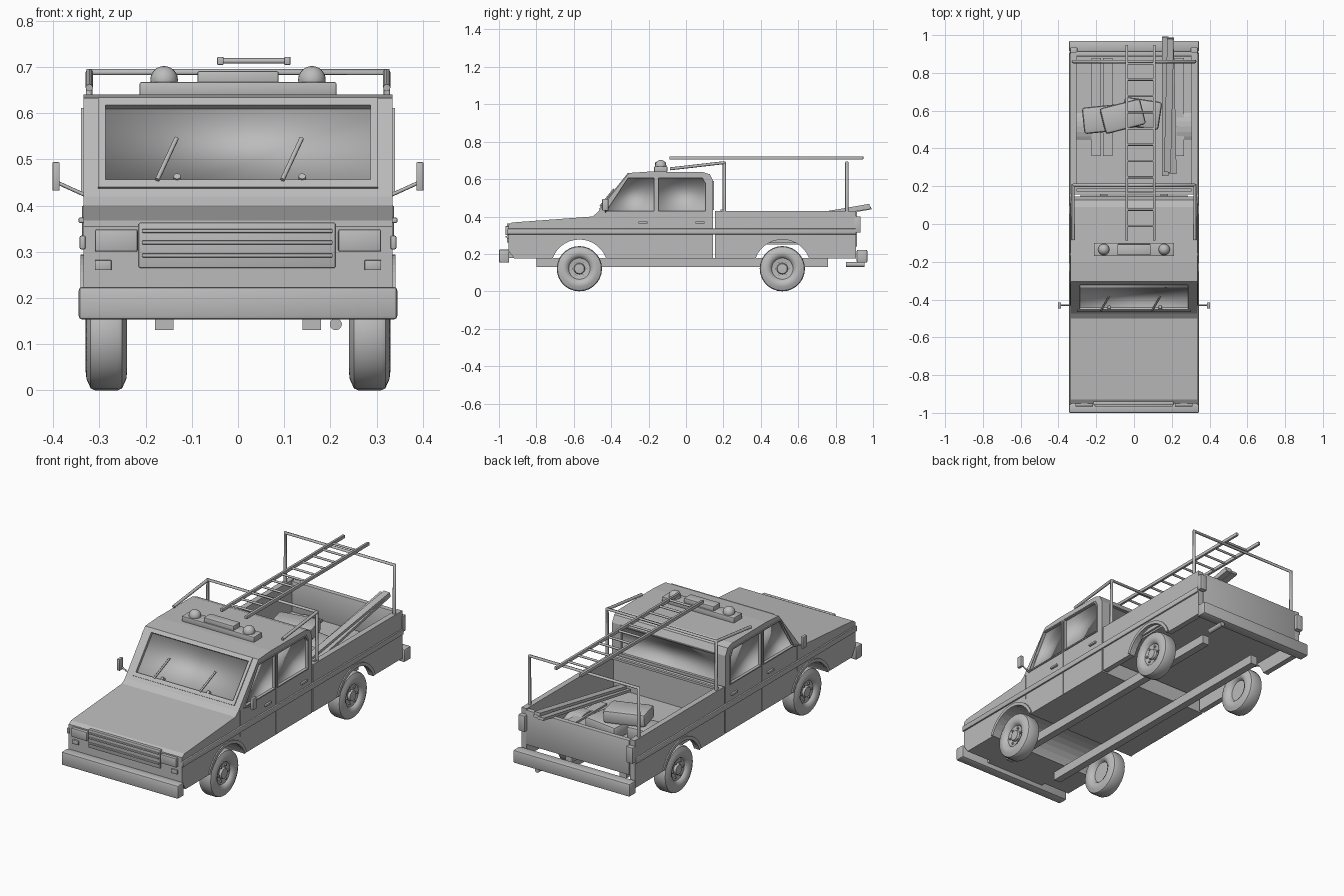
import bpy, bmesh, math
from mathutils import Vector, Matrix

cube = bpy.data.objects.get("Cube")
if cube:
    bpy.data.objects.remove(cube)

grey = bpy.data.materials.new("plain grey")
grey.use_nodes = True
COLOUR = (0.5, 0.5, 0.5, 1)
grey.diffuse_color = COLOUR
next(n for n in grey.node_tree.nodes if n.type == 'BSDF_PRINCIPLED').inputs["Base Color"].default_value = COLOUR


def finish(name, bm, smooth=False, recalc=True):
    if recalc:
        bmesh.ops.recalc_face_normals(bm, faces=bm.faces[:])
    me = bpy.data.meshes.new(name)
    bm.to_mesh(me)
    bm.free()
    ob = bpy.data.objects.new(name, me)
    bpy.context.scene.collection.objects.link(ob)
    me.materials.append(grey)
    if smooth:
        select(ob)
        bpy.ops.object.shade_smooth_by_angle(angle=math.radians(40))
    return ob


def select(ob):
    bpy.ops.object.select_all(action='DESELECT')
    ob.select_set(True)
    bpy.context.view_layer.objects.active = ob


def box(name, x, y, z, bevel=0, rot=(0, 0, 0)):
    """Box from (min, max) pairs, turned about its own centre."""
    bm = bmesh.new()
    bmesh.ops.create_cube(bm, size=1)
    bmesh.ops.scale(bm, vec=(x[1] - x[0], y[1] - y[0], z[1] - z[0]), verts=bm.verts[:])
    if bevel:
        bmesh.ops.bevel(bm, geom=bm.edges[:], offset=bevel, segments=2, profile=0.5, affect='EDGES')
    ob = finish(name, bm, smooth=bevel > 0)
    ob.location = (sum(x) / 2, sum(y) / 2, sum(z) / 2)
    ob.rotation_euler = rot
    return ob


def prism(name, a, b):
    """Solid between two matching loops of points."""
    bm = bmesh.new()
    va, vb = [bm.verts.new(p) for p in a], [bm.verts.new(p) for p in b]
    bm.faces.new(va)
    bm.faces.new(vb)
    n = len(a)
    for i in range(n):
        bm.faces.new((va[i], va[(i + 1) % n], vb[(i + 1) % n], vb[i]))
    return finish(name, bm)


def cylinder(name, centre, r, length, axis='X', segs=32, smooth=True):
    bm = bmesh.new()
    bmesh.ops.create_cone(bm, cap_ends=True, segments=segs, radius1=r, radius2=r, depth=length)
    rot = {'X': Matrix.Rotation(math.pi / 2, 3, 'Y'), 'Y': Matrix.Rotation(math.pi / 2, 3, 'X')}[axis]
    bmesh.ops.rotate(bm, matrix=rot, verts=bm.verts[:])
    ob = finish(name, bm, smooth)
    ob.location = centre
    return ob


def tube(name, pts, r):
    cu = bpy.data.curves.new(name, 'CURVE')
    cu.dimensions = '3D'
    cu.bevel_depth, cu.bevel_resolution, cu.use_fill_caps = r, 2, True
    sp = cu.splines.new('POLY')
    sp.points.add(len(pts) - 1)
    for p, co in zip(sp.points, pts):
        p.co = (*co, 1)
    cu.materials.append(grey)
    ob = bpy.data.objects.new(name, cu)
    bpy.context.scene.collection.objects.link(ob)
    return ob


def cut(target, cutter):
    cutter.hide_render = True
    bpy.context.view_layer.update()
    select(target)
    m = target.modifiers.new("cut", 'BOOLEAN')
    m.operation, m.solver, m.object = 'DIFFERENCE', 'EXACT', cutter
    bpy.ops.object.modifier_apply(modifier=m.name)
    bpy.data.objects.remove(cutter)


def window(name, body, place, poly, rim):
    """Recessed pane with a raised rim; place(u, v, depth) maps to the body."""
    cu = sum(p[0] for p in poly) / len(poly)
    cv = sum(p[1] for p in poly) / len(poly)

    def loop(grow, d):
        return [place(u + math.copysign(grow, u - cu), v + math.copysign(grow, v - cv), d) for u, v in poly]
    cut(body, prism("window_cutter", loop(0.001, -0.013), loop(0.001, 0.03)))
    bm = bmesh.new()
    rings = [[bm.verts.new(p) for p in loop(g, d)]
             for g, d in ((rim, -0.001), (rim, 0.005), (0, 0.005), (-0.003, -0.011))]
    n = len(poly)
    for k in range(3):
        for i in range(n):
            j = (i + 1) % n
            bm.faces.new((rings[k][i], rings[k][j], rings[k + 1][j], rings[k + 1][i])).smooth = k == 2
    pane = bm.faces.new(rings[3])
    pane.smooth = True
    bmesh.ops.recalc_face_normals(bm, faces=bm.faces[:])
    pane.normal_update()
    if pane.normal.dot(place(0, 0, 1) - place(0, 0, 0)) < 0:
        bmesh.ops.reverse_faces(bm, faces=bm.faces[:])
    for e in rings[2]:
        for edge in e.link_edges:
            edge.smooth = False
    finish(name, bm, recalc=False)


W, AXLES, HUB_Z, ARCH = 0.335, (-0.57, 0.515), 0.125, 0.155

# Cab and bonnet, extruded from the side profile
side = [(-0.95, 0.22), (-0.92, 0.176), (0.145, 0.176), (0.145, 0.59), (0.127, 0.626), (0.09, 0.638),
        (-0.2, 0.64), (-0.305, 0.633), (-0.475, 0.42), (-0.5, 0.4), (-0.93, 0.368), (-0.95, 0.355)]
cab = prism("cab_body", [(-W, y, z) for y, z in side], [(W, y, z) for y, z in side])
cut(cab, cylinder("arch_cutter", (0, AXLES[0], HUB_Z), ARCH, 1, smooth=False))

# Windows
slope = Vector((0, -1, 0.8)).normalized()
window("windscreen", cab, lambda u, v, d: Vector((u, -0.475 + (v - 0.42) * 0.8, v)) + slope * d,
       [(-0.287, 0.453), (0.287, 0.453), (0.287, 0.615), (-0.287, 0.615)], 0.016)
window("rear_window", cab, lambda u, v, d: Vector((u, 0.145 + d, v)),
       [(-0.28, 0.44), (0.28, 0.44), (0.28, 0.585), (-0.28, 0.585)], 0.005)
for s, label in ((1, "left"), (-1, "right")):
    def on_side(u, v, d, s=s):
        return Vector((s * (W + d), u, v))
    window(label + "_front_window", cab, on_side,
           [(-0.425, 0.43), (-0.172, 0.43), (-0.172, 0.605), (-0.31, 0.605)], 0.006)
    window(label + "_rear_window", cab, on_side,
           [(-0.148, 0.43), (0.105, 0.43), (0.105, 0.575), (0.088, 0.605), (-0.148, 0.605)], 0.006)
    # Door seams
    for y, top in ((-0.46, 0.42), (-0.16, 0.6)):
        cut(cab, box("seam_cutter", sorted((s * (W - 0.004), s * 0.4)), (y - 0.002, y + 0.002), (0.28 if y < -0.4 else 0.1, top)))

# Load bed
for s, label in ((1, "left"), (-1, "right")):
    wall = box(label + "_bed_side", sorted((s * 0.305, s * W)), (0.155, 0.91), (0.176, 0.43))
    cut(wall, cylinder("arch_cutter", (0, AXLES[1], HUB_Z), ARCH, 1, smooth=False))
    ring = [math.radians(a) for a in range(20, 161, 10)]
    well = [(AXLES[1] + ARCH * math.cos(a), HUB_Z + ARCH * math.sin(a)) for a in ring if math.sin(a) > 0.85]
    prism(label + "_wheel_well", [(s * 0.225, *p) for p in well], [(s * 0.32, *p) for p in well])
    # Arch flares
    for y in AXLES:
        for i in range(len(ring) - 1):
            quad = [(y + r * math.cos(a), HUB_Z + r * math.sin(a))
                    for r, a in ((ARCH - .003, ring[i]), (ARCH + .014, ring[i]), (ARCH + .014, ring[i + 1]), (ARCH - .003, ring[i + 1]))]
            prism(label + "_arch_flare", [(s * 0.325, *p) for p in quad], [(s * 0.341, *p) for p in quad])
    # Trim, handles, lamps and mirrors
    box(label + "_side_trim", sorted((s * 0.33, s * 0.343)), (-0.955, 0.91), (0.305, 0.335), 0.004)
    for y in (-0.23, 0.075):
        box(label + "_door_handle", sorted((s * 0.33, s * 0.345)), (y - 0.025, y + 0.025), (0.362, 0.374), 0.003)
    box(label + "_headlight", sorted((s * 0.217, s * 0.31)), (-0.966, -0.94), (0.3, 0.348), 0.004)
    box(label + "_indicator", sorted((s * 0.274, s * 0.31)), (-0.958, -0.94), (0.26, 0.282), 0.002)
    box(label + "_tail_light", sorted((s * 0.3, s * 0.338)), (0.9, 0.934), (0.315, 0.4), 0.003)
    tube(label + "_mirror_arm", [(s * 0.33, -0.43, 0.422), (s * 0.392, -0.43, 0.45)], 0.004)
    box(label + "_mirror", sorted((s * 0.386, s * 0.402)), (-0.448, -0.415), (0.432, 0.494), 0.003)
    # Chassis rail
    box(label + "_chassis_rail", sorted((s * 0.14, s * 0.18)), (-0.8, 0.76), (0.13, 0.178))
    # Rack rails over the cab
    tube(label + "_rack_rail", [(s * 0.322, 0.205, 0.688), (s * 0.322, -0.085, 0.655)], 0.008)
box("bed_floor", (-0.31, 0.31), (0.155, 0.9), (0.25, 0.262))
box("bed_headboard", (-0.31, 0.31), (0.157, 0.175), (0.25, 0.43))
box("tailgate", (-0.305, 0.305), (0.888, 0.915), (0.24, 0.425), 0.003)

# Front grille and bumpers
box("grille_panel", (-0.215, 0.211), (-0.958, -0.94), (0.265, 0.363), 0.003)
for z in (0.292, 0.32, 0.345):
    box("grille_bar", (-0.208, 0.205), (-0.966, -0.95), (z - 0.004, z + 0.004), 0.002)
box("front_bumper", (-0.345, 0.345), (-1.0, -0.945), (0.153, 0.224), 0.008)
box("rear_bumper", (-0.345, 0.345), (0.912, 0.97), (0.153, 0.222), 0.008)
box("front_mount", (-0.18, 0.18), (-0.95, -0.9), (0.178, 0.21))
cylinder("exhaust_pipe", (0.212, 0.905, 0.143), 0.013, 0.1, 'Y', 12)

# Wipers, lying just above the windscreen
for x in (-0.175, 0.096):
    def on_glass(u, v):
        return Vector((u, -0.475 + (v - 0.42) * 0.8, v)) + slope * 0.009
    tube("wiper", [on_glass(x, 0.45), on_glass(x + 0.042, 0.54)], 0.005)
    tube("wiper_pivot", [on_glass(x + 0.043, 0.458), on_glass(x + 0.043, 0.458) - slope * 0.02], 0.008)

# Wheels: lathed tyre and rim, with wheel nuts
tyre = [(-0.02, 0), (-0.02, 0.055), (-0.036, 0.062), (-0.045, 0.08), (-0.043, 0.097), (-0.034, 0.117),
        (-0.025, 0.121), (0.025, 0.121), (0.034, 0.117), (0.043, 0.097), (0.045, 0.08), (0.036, 0.062),
        (0.026, 0.057), (0.022, 0.03), (0.034, 0.026), (0.036, 0)]
for y, end in zip(AXLES, ("front", "rear")):
    for s, label in ((1, "left"), (-1, "right")):
        bm = bmesh.new()
        vs = [bm.verts.new((s * x, 0, r)) for x, r in tyre]
        es = [bm.edges.new(p) for p in zip(vs, vs[1:])]
        bmesh.ops.spin(bm, geom=vs + es, cent=(0, 0, 0), axis=(1, 0, 0), angle=math.tau, steps=28)
        bmesh.ops.remove_doubles(bm, verts=bm.verts[:], dist=0.0005)
        finish(end + "_" + label + "_wheel", bm, True).location = (s * 0.285, y, 0.121)
        for k in range(6):
            a = k * math.tau / 6
            cylinder("wheel_nut", (s * 0.31, y + 0.042 * math.cos(a), 0.121 + 0.042 * math.sin(a)), 0.006, 0.012, segs=6, smooth=False)

# Roof beacon bar
box("beacon_base", (-0.213, 0.213), (-0.17, -0.1), (0.637, 0.667), 0.003)
box("beacon_centre", (-0.088, 0.088), (-0.165, -0.107), (0.66, 0.691), 0.004)
for x in (-0.16, 0.16):
    bm = bmesh.new()
    bmesh.ops.create_uvsphere(bm, u_segments=20, v_segments=12, radius=0.03)
    finish("beacon_dome", bm, True).location = (x, -0.135, 0.672)

# Rack hoops and ladder
for y in (0.205, 0.86):
    tube("rack_hoop", [(-0.322, y, 0.42), (-0.322, y, 0.689), (0.322, y, 0.689), (0.322, y, 0.42)], 0.009)
box("rack_foot_bar", (-0.325, 0.325), (0.185, 0.2), (0.425, 0.437))
for x in (-0.038, 0.107):
    box("ladder_rail", (x - 0.007, x + 0.007), (-0.088, 0.948), (0.704, 0.722), 0.003)
for k in range(11):
    y = -0.01 + k * 0.086
    tube("ladder_rung", [(-0.038, y, 0.713), (0.107, y, 0.713)], 0.006)

# Cargo: crates, sloping planks and loose floor boards
box("lower_crate", (-0.27, -0.08), (0.485, 0.625), (0.262, 0.335), 0.015, (0, 0, 0.1))
box("side_crate", (-0.06, 0.14), (0.51, 0.66), (0.262, 0.33), 0.015, (0, 0, -0.15))
box("upper_crate", (-0.17, 0.05), (0.5, 0.64), (0.336, 0.405), 0.015, (0, 0.04, 0.25))
for k, (x, lift, turn) in enumerate(((0.165, 0.0, 0.0), (0.2, 0.004, 0.02), (0.185, 0.018, -0.025))):
    box("sloping_plank", (x - 0.018, x + 0.018), (0.25 + 0.01 * k, 0.996 - 0.005 * k), (0.375 + lift, 0.389 + lift), rot=(0.17, 0, turn))
for x in (-0.2, -0.14, 0.24):
    box("floor_board", (x - 0.025, x + 0.025), (0.36, 0.88), (0.262, 0.272))
